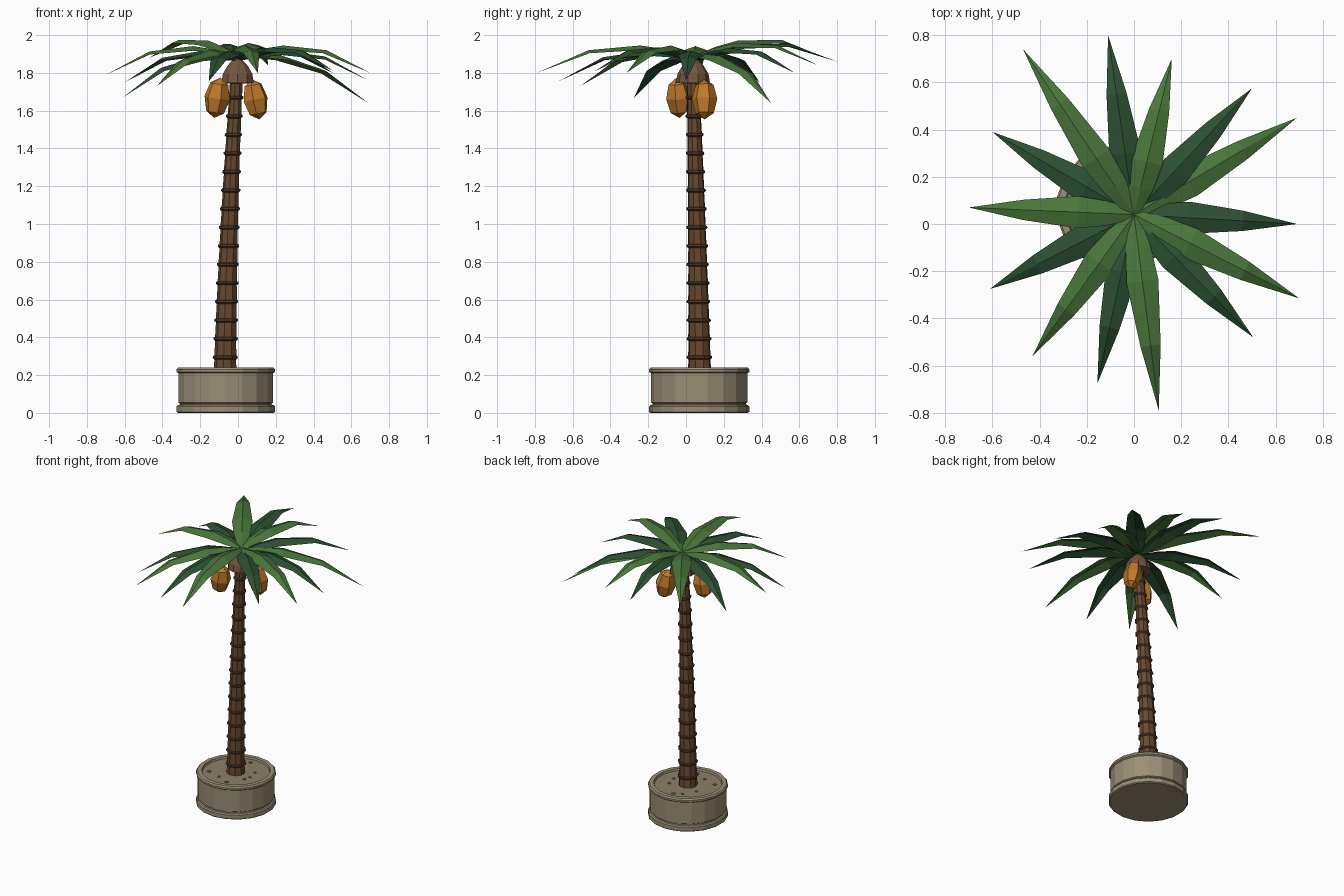
import bpy, bmesh, math, random
from mathutils import Vector

if "Cube" in bpy.data.objects:
    bpy.data.objects.remove(bpy.data.objects["Cube"])

random.seed(4)


def make_mat(name, hex_code):
    def lin(c):
        return c / 12.92 if c <= 0.04045 else ((c + 0.055) / 1.055) ** 2.4
    m = bpy.data.materials.new(name)
    rgb = [lin(int(hex_code[i:i + 2], 16) / 255) for i in (0, 2, 4)]
    m.diffuse_color = (*rgb, 1)
    m.use_nodes = True
    m.node_tree.nodes["Principled BSDF"].inputs["Base Color"].default_value = m.diffuse_color
    return m


STONE = make_mat("planter stone", "9A8F76")
SOIL = make_mat("planter soil", "8C7F68")
BARK = make_mat("bark brown", "69492F")
RING = make_mat("bark ring brown", "563D29")
HUB = make_mat("crown brown", "755540")
FRUIT = make_mat("fruit orange", "C07A2B")
LEAF_LIGHT = make_mat("light leaf green", "4A773B")
LEAF_DARK = make_mat("dark leaf green", "2C5133")


def finish(bm, name, mats, fix_normals=True):
    if fix_normals:
        bmesh.ops.recalc_face_normals(bm, faces=bm.faces[:])
    me = bpy.data.meshes.new(name)
    bm.to_mesh(me)
    bm.free()
    for m in mats:
        me.materials.append(m)
    ob = bpy.data.objects.new(name, me)
    bpy.context.collection.objects.link(ob)
    return ob


def lathe(name, profile, sides, centre, mats, rule=lambda i: 0):
    """Stack rings of (radius, z); centre(z) gives the axis, rule(i) the band material."""
    bm = bmesh.new()
    rings = []
    for r, z in profile:
        cx, cy = centre(z)
        rings.append([bm.verts.new((cx + r * math.cos(2 * math.pi * (k + .5) / sides),
                                    cy + r * math.sin(2 * math.pi * (k + .5) / sides), z))
                      for k in range(sides)])
    for i in range(len(rings) - 1):
        a, b = rings[i], rings[i + 1]
        for k in range(sides):
            n = (k + 1) % sides
            bm.faces.new((a[k], a[n], b[n], b[k])).material_index = rule(i)
    bm.faces.new(rings[0][::-1]).material_index = rule(0)
    bm.faces.new(rings[-1]).material_index = rule(len(rings) - 1)
    return finish(bm, name, mats)


# Planter: foot ring, body, rim and soil
POT = (-0.065, 0.07)
pot = [(.258, 0), (.265, .006), (.265, .034), (.258, .042), (.247, .044), (.247, .05),
       (.255, .055), (.255, .21), (.265, .217), (.265, .23), (.257, .24), (.228, .24), (.224, .226)]
lathe("planter", pot, 18, lambda z: POT, [STONE, SOIL],
      lambda i: 1 if i == len(pot) - 1 else 0)

# Small pebbles scattered on the soil
for i in range(9):
    a = i * 2 * math.pi / 9 + random.uniform(-.25, .25)
    d = random.uniform(.12, .19)
    c = (POT[0] + d * math.cos(a), POT[1] + d * math.sin(a))
    s = random.uniform(.008, .014)
    lathe("pebble", [(s, .222), (s, .229), (s * .6, .233)], 6, lambda z, c=c: c, [SOIL])


# Trunk: gently leaning, tapered, with a raised ring at each segment
def trunk_axis(z):
    t = (z - .22) / 1.56
    return (-.067 + .03 * t + .031 * t * t, .072 - .024 * t - .011 * t * t)


profile, bands = [(.063, .215)], []
for i in range(15):
    z = .295 + i * .0982
    r = .061 - .0265 * (z - .24) / 1.5
    profile += [(r - .001, z - .012), (r + .0085, z - .004), (r + .0075, z + .006), (r, z + .009)]
    bands += [0, 1, 1, 1]
profile.append((.035, 1.80))
bands += [0, 0]
lathe("trunk", profile, 9, trunk_axis, [BARK, RING], lambda i: bands[i])

# Crown hub under the fronds
CROWN = (0.0, 0.04)
lathe("crown_hub", [(.06, 1.745), (.09, 1.747), (.082, 1.795), (.055, 1.84), (.02, 1.875)],
      10, lambda z: (CROWN[0] - .002, CROWN[1] - .003), [HUB])

# Hanging fruits
for loc, rot in (((-.11, -.042, 1.668), (.12, .12, .3)),
                 ((.093, .098, 1.66), (-.14, -.12, .9))):
    bm = bmesh.new()
    bmesh.ops.create_uvsphere(bm, u_segments=6, v_segments=4, radius=1)
    for v in bm.verts:
        v.co = Vector((v.co.x * .07, v.co.y * .066, v.co.z * .108))
    fruit = finish(bm, "fruit", [FRUIT])
    fruit.location, fruit.rotation_euler = loc, rot

# Fronds: ridged blades from the crown to each tip, alternating light and dark
TIPS = [(-.70, .07, 1.79), (-.60, .39, 1.75), (-.47, .74, 1.88), (-.11, .80, 1.86),
        (.16, .70, 1.84), (.50, .575, 1.80), (.69, .45, 1.64), (.69, 0, 1.76),
        (.70, -.315, 1.80), (.505, -.48, 1.81), (.105, -.79, 1.80), (-.155, -.675, 1.755),
        (-.43, -.56, 1.73), (-.61, -.275, 1.67)]
# fraction along the blade, half width, arch height, drop of the side edges
STATIONS = [(0, .02, 0, .006), (.17, .053, .035, .018), (.34, .068, .055, .024),
            (.67, .043, .030, .016)]
for i, (tx, ty, tz) in enumerate(TIPS):
    base = Vector((*CROWN, 1.89 if i % 2 == 0 else 1.87))
    tip = Vector((tx, ty, tz))
    span = tip - base
    side = Vector((-span.y, span.x, 0)).normalized()
    tilt = span.z + .09
    bm = bmesh.new()
    rows = []
    for t, w, arch, drop in STATIONS:
        mid = Vector((base.x + span.x * t, base.y + span.y * t, base.z + arch + tilt * t))
        low = Vector((0, 0, drop))
        rows.append([bm.verts.new(p) for p in (mid + side * w - low, mid, mid - side * w - low)])
    end = bm.verts.new(tip)
    for a, b in zip(rows, rows[1:]):
        for k in (0, 1):
            bm.faces.new((a[k], a[k + 1], b[k + 1], b[k]))
    for k in (0, 1):
        bm.faces.new((rows[-1][k], rows[-1][k + 1], end))
    finish(bm, "frond", [LEAF_LIGHT if i % 2 == 0 else LEAF_DARK], False)
